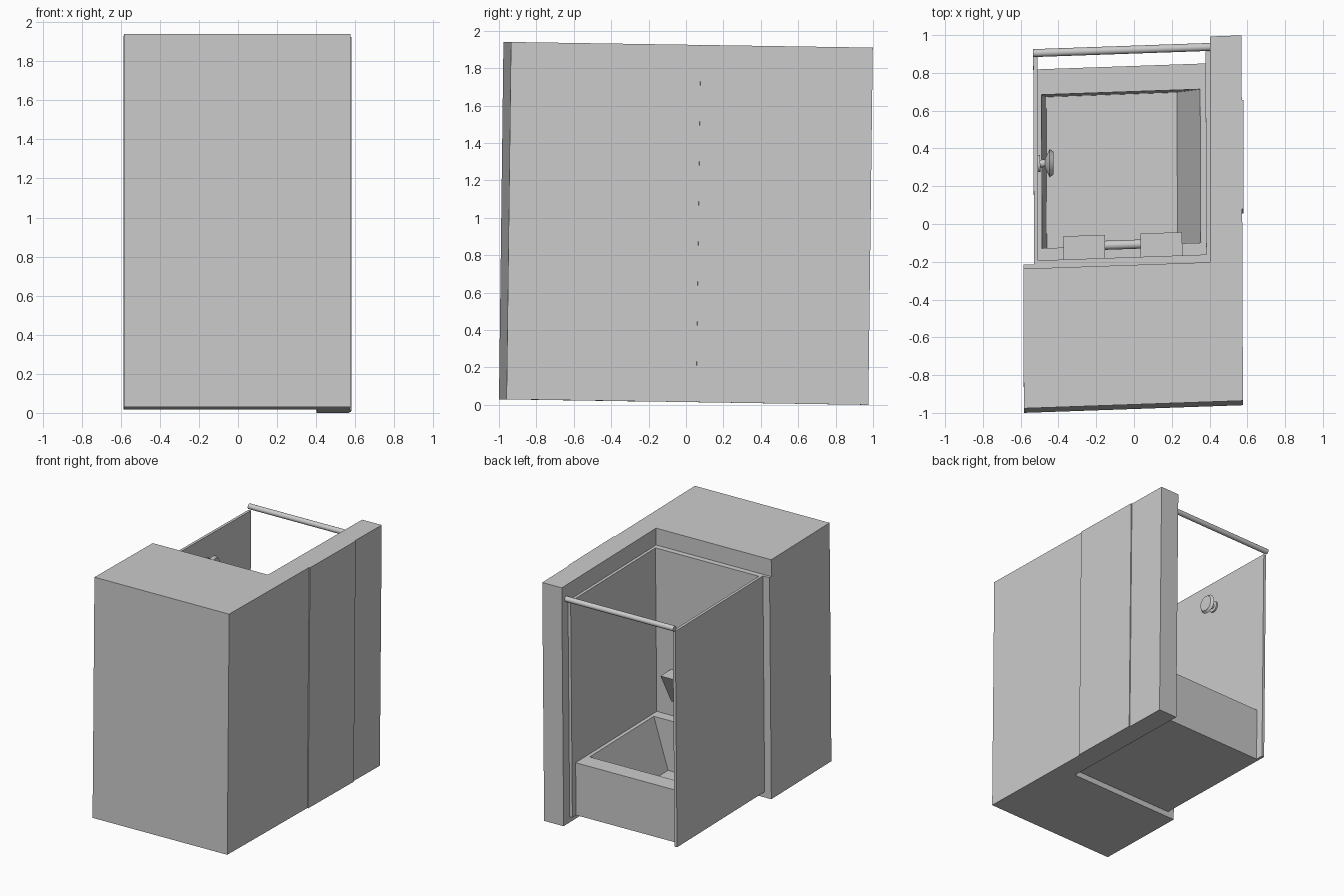
import bpy, bmesh
from math import radians
from mathutils import Matrix

cube = bpy.data.objects.get("Cube")
if cube:
    bpy.data.objects.remove(cube, do_unlink=True)

# One grey for everything
grey = bpy.data.materials.new("plain grey")
grey.use_nodes = True
colour = (0.6, 0.6, 0.6, 1)
grey.diffuse_color = colour
grey.node_tree.nodes["Principled BSDF"].inputs["Base Color"].default_value = colour

# The whole stall leans and skews slightly
LEAN = Matrix(((1, -0.004, 0, 0),
               (0.035, 1, 0.0125, -0.0125),
               (0, -0.0155, 1, 0),
               (0, 0, 0, 1)))


def finish(name, bm, smooth=False):
    bmesh.ops.recalc_face_normals(bm, faces=bm.faces[:])
    mesh = bpy.data.meshes.new(name)
    bm.to_mesh(mesh)
    bm.free()
    mesh.transform(LEAN)
    mesh.materials.append(grey)
    obj = bpy.data.objects.new(name, mesh)
    bpy.context.collection.objects.link(obj)
    if smooth:
        bpy.ops.object.select_all(action='DESELECT')
        obj.select_set(True)
        bpy.context.view_layer.objects.active = obj
        bpy.ops.object.shade_smooth_by_angle(angle=radians(40))
    return obj


def prism(name, outline, axis, lo, hi):
    """Extrude a 2D outline along axis 0 (outline is y, z) or 2 (outline is x, y)."""
    bm = bmesh.new()
    place = (lambda p, d: (d, p[0], p[1])) if axis == 0 else (lambda p, d: (p[0], p[1], d))
    face = bm.faces.new([bm.verts.new(place(p, lo)) for p in outline])
    ext = bmesh.ops.extrude_face_region(bm, geom=[face])
    shift = (hi - lo, 0, 0) if axis == 0 else (0, 0, hi - lo)
    bmesh.ops.translate(bm, vec=shift, verts=[g for g in ext["geom"] if isinstance(g, bmesh.types.BMVert)])
    return finish(name, bm)


def box(name, x, y, z):
    corners = [(x[0], y[0]), (x[1], y[0]), (x[1], y[1]), (x[0], y[1])]
    return prism(name, corners, 2, *z)


def rod(name, x, y, z, r1, r2, sides=24):
    """Round bar or cone along x."""
    bm = bmesh.new()
    turn = Matrix.Translation(((x[0] + x[1]) / 2, y, z)) @ Matrix.Rotation(radians(90), 4, 'Y')
    bmesh.ops.create_cone(bm, cap_ends=True, segments=sides, radius1=r1, radius2=r2,
                          depth=x[1] - x[0], matrix=turn)
    return finish(name, bm, True)


BASE, TOP, LINER_TOP, FLOOR = 0.015, 1.925, 1.79, 0.06

# Thick L-shaped outer wall with a raised strip on its side
prism("outer_wall", [(-0.587, -0.967), (0.573, -0.967), (0.573, 0.967), (0.405, 0.967),
                     (0.405, -0.228), (-0.587, -0.228)], 2, BASE, TOP)
box("side_panel", (0.573, 0.581), (0.047, 0.625), (BASE, TOP))

# Thin liners around the stall
box("front_backing", (-0.587, 0.405), (-0.228, -0.205), (BASE, LINER_TOP))
box("front_liner", (-0.51, 0.405), (-0.205, -0.185), (FLOOR, LINER_TOP))
box("side_liner", (0.382, 0.405), (-0.19, 0.89), (FLOOR, LINER_TOP))
box("glass_wall", (-0.53, -0.508), (-0.205, 0.905), (FLOOR, LINER_TOP))

# Tub: block whose top is inset and sunk, with one sloped end
RIM, BOWL = 0.48, 0.08
bm = bmesh.new()


def ring(x, y, z):
    return [bm.verts.new((a, b, z)) for a, b in ((x[0], y[0]), (x[1], y[0]), (x[1], y[1]), (x[0], y[1]))]


rings = [ring((-0.508, 0.382), (-0.185, 0.843), FLOOR),
         ring((-0.508, 0.382), (-0.185, 0.843), RIM),
         ring((-0.487, 0.353), (-0.105, 0.708), RIM),
         ring((-0.462, 0.23), (-0.1, 0.7), BOWL)]
for a, b in zip(rings, rings[1:]):
    for i in range(4):
        j = (i + 1) % 4
        bm.faces.new((a[i], a[j], b[j], b[i]))
bm.faces.new(rings[0])
bm.faces.new(rings[-1])
finish("tub", bm)

# Wedge brackets and the grab bar between them
for name, x in (("right_bracket", (-0.375, -0.155)), ("left_bracket", (0.035, 0.255))):
    prism(name, [(-0.185, 0.59), (-0.185, 0.85), (-0.05, 0.85)], 0, *x)
rod("grab_bar", (-0.16, 0.04), -0.105, 0.80, 0.024, 0.024)

# Curtain rod across the open back
rod("curtain_rod", (-0.53, 0.405), 0.913, 1.815, 0.021, 0.021)

# Shower head on the glass wall
HEAD_Y, HEAD_Z = 0.33, 1.58
rod("shower_flange", (-0.509, -0.495), HEAD_Y, HEAD_Z, 0.045, 0.045)
rod("shower_neck", (-0.5, -0.455), HEAD_Y, HEAD_Z, 0.02, 0.02)
rod("shower_cone", (-0.47, -0.445), HEAD_Y, HEAD_Z, 0.025, 0.075)
rod("shower_disc", (-0.445, -0.425), HEAD_Y, HEAD_Z, 0.075, 0.06)
